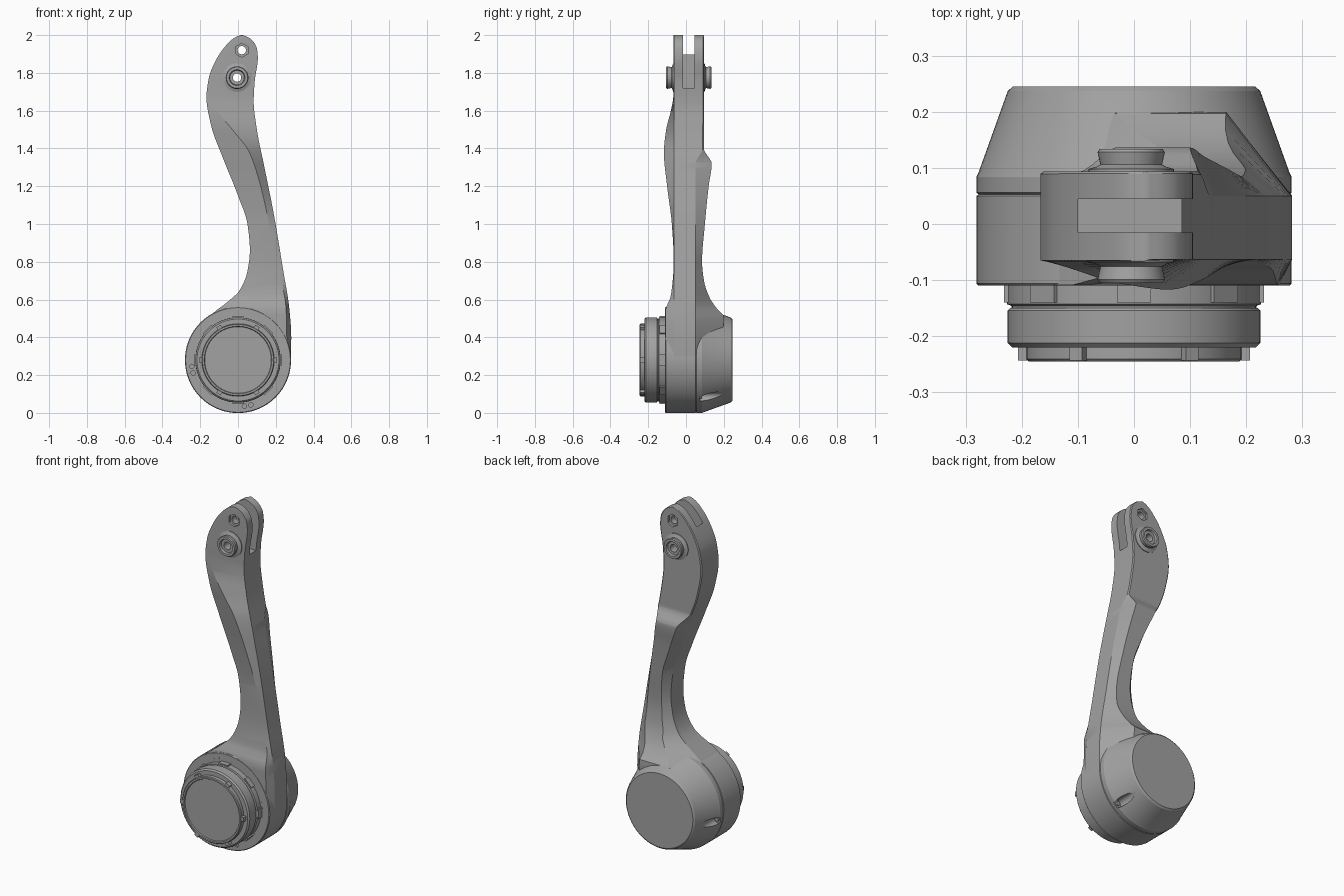
import bpy, bmesh, math
from mathutils import Matrix, Vector

cube = bpy.data.objects.get("Cube")
if cube:
    bpy.data.objects.remove(cube, do_unlink=True)

metal = bpy.data.materials.new("plain_grey")
metal.use_nodes = True
GREY = (0.36, 0.36, 0.36, 1)
metal.diffuse_color = GREY
metal.node_tree.nodes["Principled BSDF"].inputs["Base Color"].default_value = GREY

HUB = (0, 0.28)          # hub axis as x, z
PIN = (-0.005, 1.775)    # lower fork hole
BOLT = (0.02, 1.92)      # upper fork hole


def finish(name, bm):
    bmesh.ops.remove_doubles(bm, verts=bm.verts, dist=1e-5)
    bmesh.ops.recalc_face_normals(bm, faces=bm.faces)
    mesh = bpy.data.meshes.new(name)
    bm.to_mesh(mesh)
    bm.free()
    mesh.materials.append(metal)
    obj = bpy.data.objects.new(name, mesh)
    bpy.context.collection.objects.link(obj)
    return obj


def activate(obj):
    bpy.ops.object.select_all(action='DESELECT')
    obj.select_set(True)
    bpy.context.view_layer.objects.active = obj


def smooth(obj, angle=25):
    activate(obj)
    bpy.ops.object.shade_smooth_by_angle(angle=math.radians(angle))


def cut(obj, bm):
    """Subtract the shapes in bm from the object."""
    cutter = finish("cutter", bm)
    cutter.hide_render = True
    mod = obj.modifiers.new("cut", 'BOOLEAN')
    mod.object, mod.operation, mod.solver = cutter, 'DIFFERENCE', 'EXACT'
    activate(obj)
    bpy.ops.object.modifier_apply(modifier=mod.name)
    bpy.data.objects.remove(cutter, do_unlink=True)


def lathe(name, profile, centre, sides=96, closed=False):
    """Spin a (radius, y) profile around an axis along y."""
    bm = bmesh.new()
    rings = []
    for i in range(sides):
        a = math.tau * i / sides
        rings.append([bm.verts.new((centre[0] + r * math.cos(a), y, centre[1] + r * math.sin(a)))
                      for r, y in profile])
    n = len(profile)
    for i in range(sides):
        a, b = rings[i], rings[(i + 1) % sides]
        for j in range(n if closed else n - 1):
            k = (j + 1) % n
            bm.faces.new([v for v in (a[j], a[k], b[k], b[j])])
    return finish(name, bm)


def add_rod(bm, centre, radius, y0, y1, sides=32):
    turn = Matrix.Translation((centre[0], (y0 + y1) / 2, centre[1])) @ Matrix.Rotation(math.pi / 2, 4, 'X')
    bmesh.ops.create_cone(bm, cap_ends=True, segments=sides, radius1=radius, radius2=radius,
                          depth=abs(y1 - y0), matrix=turn)


def add_box(bm, centre, size, turn=Matrix()):
    bmesh.ops.create_cube(bm, size=1, matrix=turn @ Matrix.Translation(centre) @ Matrix.Diagonal((*size, 1)))


def around(angle, radius):
    a = math.radians(angle)
    return HUB[0] + radius * math.cos(a), HUB[1] + radius * math.sin(a)


def curve(keys):
    """Monotone smooth interpolation through (z, value) keys."""
    d = [(b[1] - a[1]) / (b[0] - a[0]) for a, b in zip(keys, keys[1:])]
    m = [d[0]] + [2 * p * q / (p + q) if p * q > 0 else 0 for p, q in zip(d, d[1:])] + [d[-1]]

    def value(z):
        i = 0
        while i < len(d) - 1 and z > keys[i + 1][0]:
            i += 1
        (z0, v0), (z1, v1) = keys[i], keys[i + 1]
        h = z1 - z0
        t = (z - z0) / h
        return ((1 + 2 * t) * (1 - t) ** 2 * v0 + t * (1 - t) ** 2 * h * m[i]
                + t * t * (3 - 2 * t) * v1 + t * t * (t - 1) * h * m[i + 1])
    return value


# Arm: outline and depth as curves of height
left = curve([(.28, -.2), (.48, -.18), (.53, -.13), (.58, -.065), (.65, .01), (.75, .05), (.86, .063),
              (1, .05), (1.15, 0), (1.35, -.08), (1.52, -.142), (1.67, -.167), (1.77, -.155),
              (1.88, -.11), (1.96, -.05), (1.99, -.012), (2, .015)])
right = curve([(.28, .28), (.4, .282), (.55, .272), (.75, .24), (1.05, .19), (1.3, .14), (1.5, .1),
               (1.65, .083), (1.75, .088), (1.88, .105), (1.93, .1), (1.97, .078), (1.99, .052), (2, .025)])
ridge_x = curve([(.28, .26), (.54, .255), (.8, .205), (1, .165), (1.2, .12), (1.38, .06),
                 (1.5, -.03), (1.6, -.11), (1.68, -.15), (2, 0)])
front = curve([(.28, -.109), (.54, -.109), (.62, -.08), (.8, -.065), (1, -.075), (1.2, -.1),
               (1.38, -.117), (1.5, -.105), (1.6, -.08), (1.68, -.067), (2, -.067)])
back = curve([(.28, .17), (.51, .2), (.55, .165), (.61, .125), (.7, .095), (.8, .085), (1, .1),
              (1.2, .12), (1.32, .136), (1.4, .094), (2, .094)])
side_back = curve([(.28, .05), (1.32, .05), (1.4, .088), (2, .09)])
bevel = curve([(.28, .12), (.54, .11), (.7, .05), (.9, .035), (1.32, .035), (1.4, .006), (2, .006)])

COUNT = 90
heights = sorted([.28 + 1.72 * (1 - (1 - i / COUNT) ** 1.6) for i in range(COUNT + 1)] + [1.32, 1.4])
bm = bmesh.new()
loops = []
for z in heights:
    x0, x1, f, b, s = left(z), right(z), front(z), back(z), side_back(z)
    m = min(bevel(z), .4 * (x1 - x0))
    rx = min(max(ridge_x(z), x0 + .003), x1 - .003)
    outline = [(x0, f if z < .8 else -.065), (rx, f), (x1, -.063), (x1, s),
               (x1 - m, b), (x0 + m, b), (x0, s)]
    loops.append([bm.verts.new((x, y, z)) for x, y in outline])
for a, b in zip(loops, loops[1:]):
    for i in range(len(a)):
        k = (i + 1) % len(a)
        bm.faces.new((a[i], a[k], b[k], b[i]))
bm.faces.new(loops[0])
bm.faces.new(loops[-1])
arm = finish("arm", bm)

# Fork slot, through holes and hexagonal recesses
bm = bmesh.new()
add_box(bm, (.1, .015, 1.92), (.4, .06, .4))
cut(arm, bm)
for hole, radius in ((PIN, .023), (BOLT, .022)):
    bm = bmesh.new()
    add_rod(bm, hole, radius, -.2, .2)
    cut(arm, bm)
bm = bmesh.new()
add_rod(bm, BOLT, .037, -.08, -.052, 6)
add_rod(bm, BOLT, .037, .08, .12, 6)
cut(arm, bm)
smooth(arm, 22)

# Pivot bosses with a flange and bore on each fork cheek
for name, base, tip in (("front_boss", -.05, -.105), ("back_boss", .08, .134)):
    d = 1 if tip > base else -1
    lathe_profile = [(.022, base), (.076, base), (.076, base + d * .018), (.062, base + d * .022),
                     (.055, base + d * .026), (.06, tip - d * .006), (.056, tip), (.042, tip),
                     (.038, tip - d * .012), (.022, tip - d * .012)]
    smooth(lathe(name, lathe_profile, PIN, 48, True))

# Hub housing: drum, seam and tapered back cap
hub = lathe("hub_housing", [(0, .245), (.216, .245), (.225, .237), (.277, .092), (.281, .084), (.281, .056),
                            (.277, .053), (.281, .05), (.281, -.106), (.277, -.11), (0, -.11)], HUB)
bm = bmesh.new()
for angle in (-47, 190):
    add_rod(bm, around(angle, .264), .024, .075, .26, 24)
for angle in (20, 110, 200, 290):
    for side in (-4, 4):
        add_rod(bm, around(angle - 8 + side, .247), .012, -.13, -.1, 12)
cut(hub, bm)
smooth(hub)

# Screw heads inside the cap pockets
for angle in (-47, 190):
    bm = bmesh.new()
    add_rod(bm, around(angle, .262), .012, .07, .085, 16)
    smooth(finish("pocket_screw", bm))

# Stepped output rings at the front
smooth(lathe("neck_ring", [(0, -.1), (.226, -.1), (.226, -.143), (.218, -.146), (.218, -.15),
                           (.221, -.15), (.225, -.154), (.225, -.212), (.217, -.22), (0, -.22)], HUB))
smooth(lathe("face_ring", [(0, -.21), (.192, -.21), (.192, -.241), (.188, -.245), (.179, -.245),
                           (.176, -.239), (0, -.239)], HUB))

# Lugs around the face ring and the neck
for name, count, radius, y, size in (("face_lugs", 6, .194, -.23, (.026, .026, .026)),
                                     ("neck_lugs", 8, .225, -.125, (.014, .03, .06))):
    bm = bmesh.new()
    for i in range(count):
        spin = Matrix.Translation((HUB[0], 0, HUB[1])) @ Matrix.Rotation(math.tau * i / count, 4, 'Y')
        add_box(bm, (radius, y, 0), size, spin)
    finish(name, bm)
